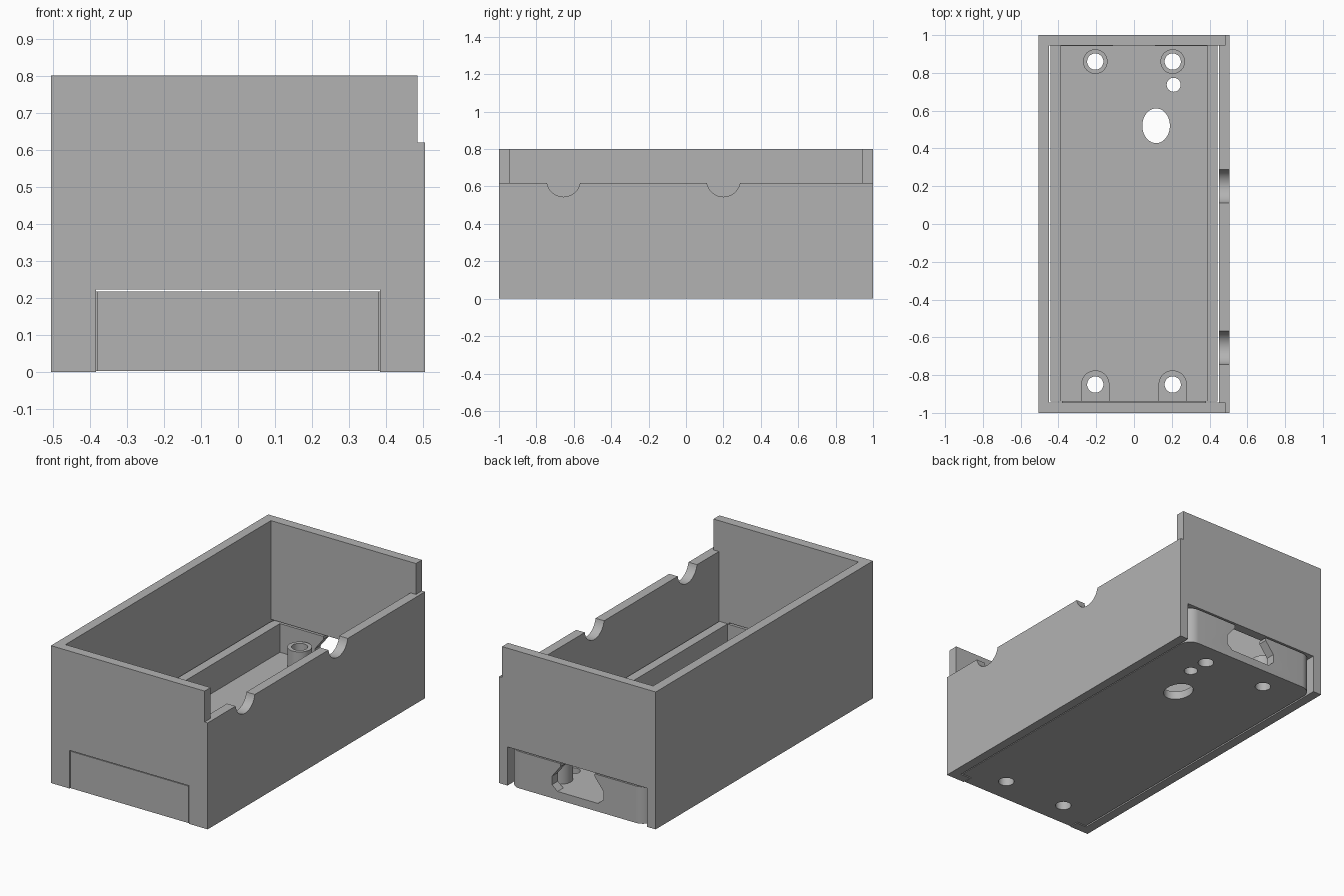
import bpy, bmesh, math

cube = bpy.data.objects.get("Cube")
if cube:
    bpy.data.objects.remove(cube, do_unlink=True)

grey = bpy.data.materials.new("plain_grey")
grey.use_nodes = True
colour = (0.45, 0.45, 0.45, 1)
grey.diffuse_color = colour
grey.node_tree.nodes["Principled BSDF"].inputs["Base Color"].default_value = colour


def prism(name, points, axis, lo, hi):
    """Extrude a closed 2D outline along one axis."""
    place = {"x": lambda u, v, w: (w, u, v),
             "y": lambda u, v, w: (u, w, v),
             "z": lambda u, v, w: (u, v, w)}[axis]
    bm = bmesh.new()
    rings = [[bm.verts.new(place(u, v, w)) for u, v in points] for w in (lo, hi)]
    for ring in rings:
        bm.faces.new(ring)
    n = len(points)
    for i in range(n):
        j = (i + 1) % n
        bm.faces.new((rings[0][i], rings[0][j], rings[1][j], rings[1][i]))
    bmesh.ops.recalc_face_normals(bm, faces=bm.faces)
    mesh = bpy.data.meshes.new(name)
    bm.to_mesh(mesh)
    bm.free()
    mesh.materials.append(grey)
    obj = bpy.data.objects.new(name, mesh)
    bpy.context.collection.objects.link(obj)
    return obj


def box(name, x, y, z):
    return prism(name, [(x[0], y[0]), (x[1], y[0]), (x[1], y[1]), (x[0], y[1])], "z", *z)


def arc(cx, cy, rx, ry, start=0, end=360, steps=40):
    angles = [math.radians(start + (end - start) * i / steps) for i in range(steps + 1)]
    return [(cx + rx * math.cos(a), cy + ry * math.sin(a)) for a in angles]


def disc(cx, cy, rx, ry=None):
    return arc(cx, cy, rx, ry or rx)[:-1]


def combine(target, tool, operation="DIFFERENCE"):
    """Apply a boolean and discard the tool."""
    mod = target.modifiers.new("boolean", "BOOLEAN")
    mod.operation = operation
    mod.solver = "EXACT"
    mod.object = tool
    bpy.context.view_layer.objects.active = target
    bpy.ops.object.modifier_apply(modifier=mod.name)
    bpy.data.objects.remove(tool, do_unlink=True)


W, WALL_X, WALL_Y, H, LOW = 0.505, 0.45, 0.945, 0.8, 0.62

# Outer sleeve, open at top and bottom
sleeve = box("outer_sleeve", (-W, W), (-1, 1), (0, H))
combine(sleeve, box("cavity", (-WALL_X, WALL_X), (-WALL_Y, WALL_Y), (-1, 1)))

# Lowered side wall and the step in the end walls
combine(sleeve, box("low_side", (0.4, 1), (-WALL_Y, WALL_Y), (LOW, 1)))
combine(sleeve, box("end_step", (0.485, 1), (-1.1, 1.1), (LOW, 1)))

# Half-round notches in the low wall
for y in (-0.655, 0.2):
    combine(sleeve, prism("notch", disc(y, 0.635, 0.09), "x", 0.4, 0.6))

# Openings for the tray at both ends
combine(sleeve, box("back_opening", (-WALL_X, WALL_X), (0.9, 1.1), (-0.1, 0.225)))
combine(sleeve, box("front_opening", (-0.384, 0.384), (-1.1, -0.9), (-0.1, 0.222)))

# Sliding tray: narrow front tab, rounded back corners
TX, TY, R = 0.443, 0.997, 0.07
outline = [(-0.38, -0.94), (-0.38, -TY), (0.38, -TY), (0.38, -0.94), (TX, -0.94)]
outline += arc(TX - R, TY - R, R, R, 0, 90, 10)
outline += arc(R - TX, TY - R, R, R, 90, 180, 10)
outline += [(-TX, -0.94)]
tray = prism("sliding_tray", outline, "z", 0.002, 0.217)
combine(tray, box("tray_cavity", (-0.39, 0.39), (-0.937, 0.943), (0.05, 1)))

# Cable port, open at the top of the tray's back wall
half = [(0.13, 0.05), (0.165, 0.08), (0.165, 0.13), (0.11, 0.2), (0.11, 0.3)]
port = half + [(-x, z) for x, z in reversed(half)]
combine(tray, prism("port", port, "y", 0.9, 1.1))

# Screw bosses: round at the back, joined to the wall at the front
for x in (-0.205, 0.205):
    combine(tray, prism("back_boss", disc(x, 0.86, 0.065), "z", 0.03, 0.163), "UNION")
    rounded = arc(x, -0.85, 0.075, 0.075, 0, 180, 20)
    rounded += [(x - 0.075, -0.96), (x + 0.075, -0.96)]
    combine(tray, prism("front_boss", rounded, "z", 0.03, 0.163), "UNION")

# Holes through the floor
holes = [(x, y, 0.043, 0.043) for x in (-0.205, 0.205) for y in (-0.85, 0.86)]
holes += [(0.21, 0.737, 0.037, 0.037), (0.117, 0.52, 0.073, 0.092)]
for x, y, rx, ry in holes:
    combine(tray, prism("hole", disc(x, y, rx, ry), "z", -0.1, 0.5))

# Smooth the round parts, keep the corners sharp
bpy.ops.object.select_all(action="DESELECT")
for obj in (sleeve, tray):
    obj.select_set(True)
bpy.context.view_layer.objects.active = tray
bpy.ops.object.shade_smooth_by_angle(angle=math.radians(30))
